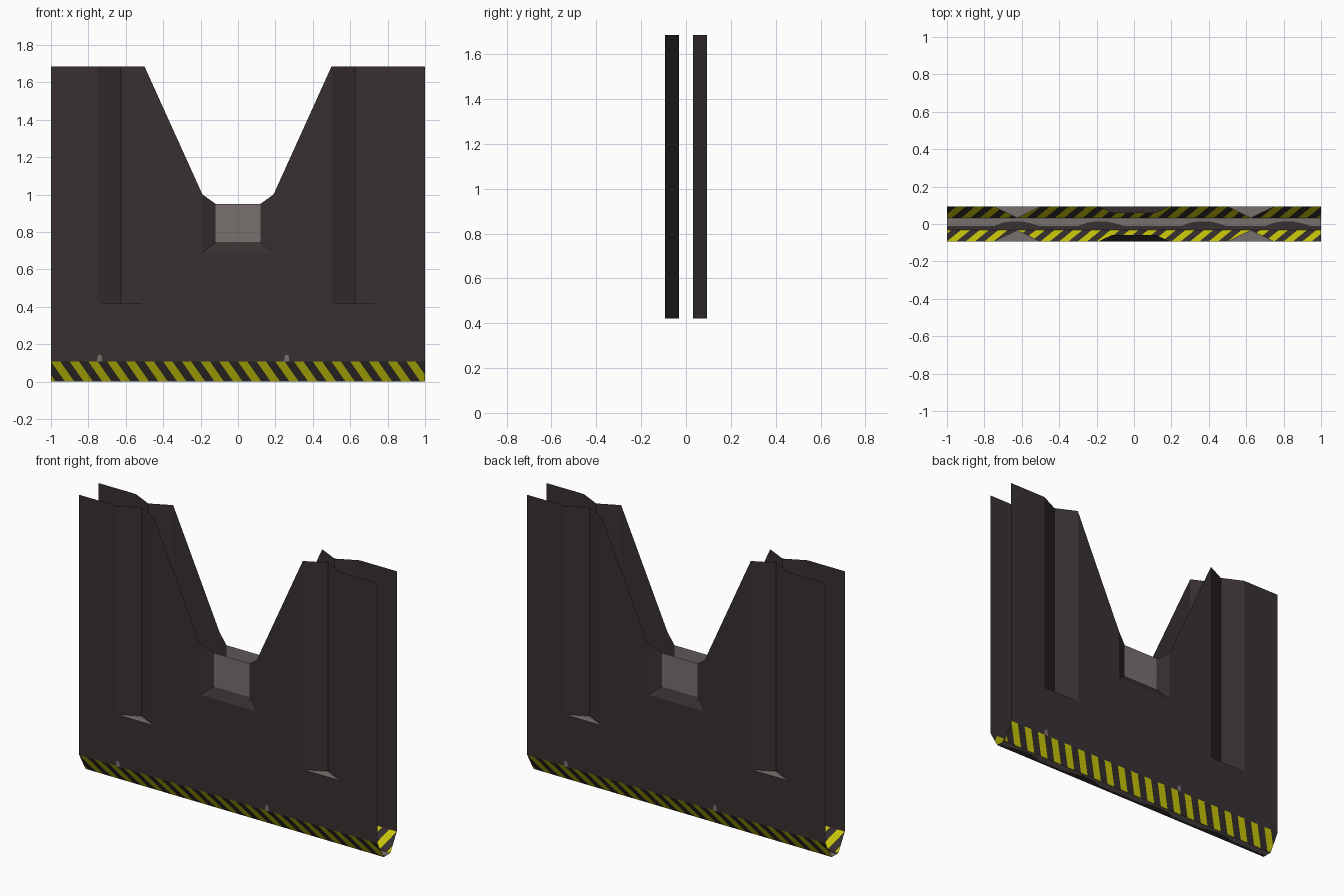
import bpy, bmesh, math
from mathutils import Matrix, Vector

if "Cube" in bpy.data.objects:
    bpy.data.objects.remove(bpy.data.objects["Cube"])

def material(name, col):
    m = bpy.data.materials.new(name)
    m.diffuse_color = (*col, 1)
    m.use_nodes = True
    m.node_tree.nodes["Principled BSDF"].inputs["Base Color"].default_value = m.diffuse_color
    return m

MATS = [material("dark_metal", (0.040, 0.030, 0.031)),
        material("worn_grey", (0.185, 0.163, 0.155)),
        material("warning_yellow", (0.65, 0.63, 0.003))]
DARK, GREY, YELLOW = 0, 1, 2

Y, YG, YR, YB = -0.093, -0.032, -0.06, -0.032   # sheet, groove, recess, base depth
TOP, Z0, ZG = 1.685, 0.107, 0.42                # top, stripe top, groove floor

def poly(bm, pts, mat=DARK):
    f = bm.faces.new([bm.verts.new(p) for p in pts])
    f.material_index = mat
    f.normal_update()
    if f.normal.y > 1e-4 or (abs(f.normal.y) <= 1e-4 and f.normal.z < 0):
        f.normal_flip()                          # face outwards

def both(bm, pts, mat=DARK):
    poly(bm, pts, mat)
    poly(bm, [(-x, y, z) for x, y, z in pts], mat)

def finish(bm, name, turn=True):
    """Make the front part and, turned half round, the back part."""
    bmesh.ops.remove_doubles(bm, verts=bm.verts, dist=1e-5)
    for side in (["front", "back"] if turn else [""]):
        me = bpy.data.meshes.new(name)
        bm.to_mesh(me)
        if side == "back":
            me.transform(Matrix.Rotation(math.pi, 4, 'Z'))
        for m in MATS:
            me.materials.append(m)
        ob = bpy.data.objects.new((side + "_" + name).strip("_"), me)
        bpy.context.collection.objects.link(ob)
    bm.free()

# Wall sheet with V grooves and the central cut-out
bm = bmesh.new()
def flat(pts):
    return [(x, Y, z) for x, z in pts]
both(bm, flat([(-1, Z0), (-.75, Z0), (-.75, ZG), (-.75, TOP), (-1, TOP)]))
both(bm, flat([(-.75, Z0), (-.5, Z0), (-.5, ZG), (-.75, ZG)]))
both(bm, flat([(-.5, Z0), (-.19, Z0), (-.19, .69), (-.19, 1.0), (-.5, TOP), (-.5, ZG)]))
poly(bm, flat([(-.19, Z0), (.19, Z0), (.19, .69), (-.19, .69)]))
for xo in (-.75, -.5):
    both(bm, [(xo, Y, ZG), (-.625, YG, ZG), (-.625, YG, TOP), (xo, Y, TOP)])
both(bm, [(-.75, Y, ZG), (-.5, Y, ZG), (-.625, YG, ZG)], GREY)
finish(bm, "wall_sheet")

# Recess in the cut-out: sloped rim and grey panel
bm = bmesh.new()
both(bm, [(-.19, Y, 1.0), (-.19, Y, .69), (-.12, YR, .745), (-.12, YR, .95)])
poly(bm, [(-.19, Y, .69), (.19, Y, .69), (.12, YR, .745), (-.12, YR, .745)])
poly(bm, [(-.12, YR, .745), (.12, YR, .745), (.12, YR, .95), (-.12, YR, .95)], GREY)
finish(bm, "recess")

# Sloped skirt cut into diagonal warning stripes
bm = bmesh.new()
PERIOD, SHIFT = 0.1, 0.075
poly(bm, [(-1, Y, Z0), (1, Y, Z0), (1, YB, 0), (-1, YB, 0)])
for k in range(46):
    x = -1.1 + k * PERIOD / 2
    bmesh.ops.bisect_plane(bm, geom=bm.verts[:] + bm.edges[:] + bm.faces[:],
                           plane_co=(x, 0, Z0), plane_no=(Z0, 0, SHIFT), dist=1e-5)
for f in bm.faces:
    c = f.calc_center_median()
    u = c.x - SHIFT * (1 - c.z / Z0) + 1.1
    f.material_index = YELLOW if math.floor(u / (PERIOD / 2)) % 2 == 0 else DARK
finish(bm, "striped_skirt")

# Small worn chips just above the stripes
bm = bmesh.new()
for x in (-.74, .26):
    poly(bm, [(x + dx, Y - .002, Z0 + dz) for dx, dz in
              ((-.014, 0), (.014, 0), (.012, .03), (0, .038), (-.01, .03))], GREY)
finish(bm, "paint_chips")

# Base strip, grey with a dark wavy worn edge
bm = bmesh.new()
def edge(x):
    u = x % 1.0
    bump = max(0, 1 - (abs(u - .37) / .1) ** 4) + max(0, 1 - (abs(u - .82) / .1) ** 4)
    return -.012 + .026 * min(1, bump)
xs = [-1 + i * .05 for i in range(41)]
for a, b in zip(xs, xs[1:]):
    for mat, lo, hi in ((DARK, lambda x: YB, edge), (GREY, edge, lambda x: -YB)):
        poly(bm, [(a, lo(a), 0), (b, lo(b), 0), (b, hi(b), 0), (a, hi(a), 0)], mat)
bmesh.ops.reverse_faces(bm, faces=bm.faces[:])   # face downwards
finish(bm, "base_strip", turn=False)
